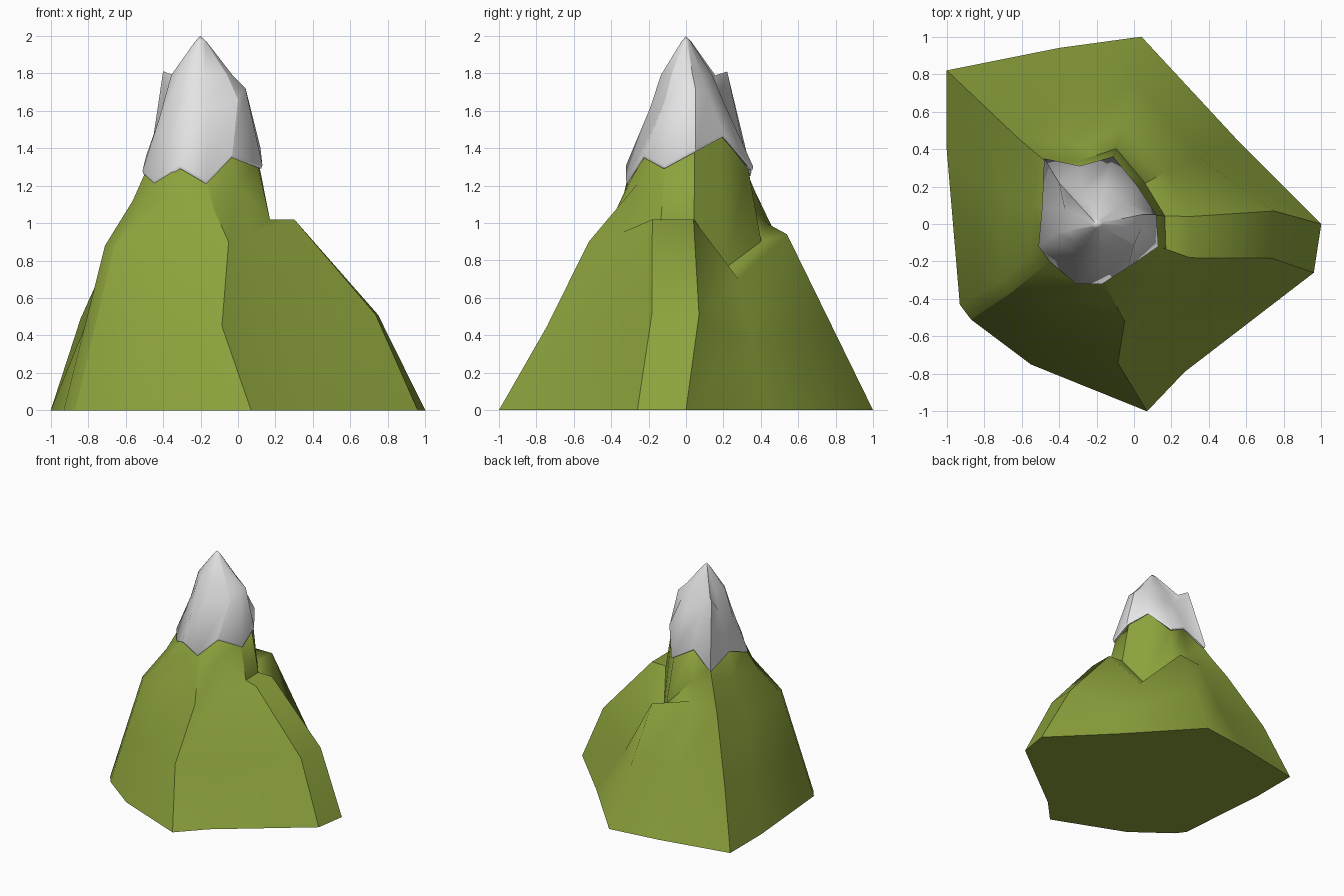
import bpy
import bmesh
import math
from mathutils import Vector

default_cube = bpy.data.objects.get("Cube")
if default_cube:
    bpy.data.objects.remove(default_cube, do_unlink=True)


def make_material(name, colour):
    material = bpy.data.materials.new(name)
    material.use_nodes = True
    material.diffuse_color = (*colour, 1)
    for node in material.node_tree.nodes:
        if node.type == 'BSDF_PRINCIPLED':
            node.inputs["Base Color"].default_value = (*colour, 1)
            node.inputs["Roughness"].default_value = 0.9
    return material


grass_green = make_material("grass green", (0.26, 0.36, 0.045))
snow_white = make_material("snow white", (0.78, 0.78, 0.78))

# Each spoke runs uphill: foot x, y / shoulder x, y, z / flank position
# between foot and shoulder, its sideways bend / steepness of the neck
SPOKES = [
    (1, 0, .3, .04, 1.02, .36, .055, 0),
    (.55, .45, .17, .28, .7, .55, 0, .08),
    (.04, 1, -.05, .54, .94, .5, 0, -.1),
    (-.4, .94, -.35, .43, 1, .55, 0, .3),
    (-1, .82, -.62, .46, .98, .42, 0, .62),
    (-1, .4, -.68, .14, .84, .55, 0, .54),
    (-.93, -.43, -.71, -.3, .88, .5, 0, .57),
    (-.87, -.51, -.66, -.37, .88, .5, 0, .57),
    (-.55, -.75, -.41, -.41, .98, .5, 0, .5),
    (.07, -1, -.05, -.52, .9, .55, -.09, .5),
    (.27, -.79, .08, -.34, .95, .55, 0, .6),
    (.96, -.26, .3, -.18, 1.02, .36, .05, 0),
]

# Snow on each spoke: ragged rim x, y, z / crown x, y, z
SNOW = [
    (.12, .05, 1.4, .04, .05, 1.72),
    (.02, .2, 1.48, -.04, .12, 1.69),
    (-.11, .36, 1.3, -.16, .2, 1.65),
    (-.29, .31, 1.4, -.27, .18, 1.66),
    (-.48, .35, 1.27, -.4, .22, 1.81),
    (-.49, .1, 1.36, -.37, .08, 1.66),
    (-.51, -.12, 1.28, -.42, -.05, 1.56),
    (-.45, -.2, 1.23, -.35, -.13, 1.6),
    (-.31, -.32, 1.31, -.28, -.18, 1.62),
    (-.17, -.32, 1.23, -.17, -.19, 1.62),
    (-.03, -.23, 1.37, 0, -.11, 1.66),
    (.13, -.12, 1.31, .04, -.02, 1.72),
]

PEAK = Vector((-.2, 0, 2))


def pull_in(points, factor, height=None, lift=0):
    """Shrink a ring toward the peak axis, optionally at a new height."""
    ring = []
    for p in points:
        q = PEAK.lerp(p, factor)
        q.z = (p.z if height is None else height) + lift
        ring.append(q)
    return ring


def loft(name, rings, top, material, crests, bottom=True):
    """Skin the rings, fan up to the top point, keep the crests sharp."""
    bm = bmesh.new()
    loops = [[bm.verts.new(p) for p in ring] for ring in rings]
    for low, high in zip(loops, loops[1:]):
        for i in range(len(low)):
            j = (i + 1) % len(low)
            bm.faces.new((low[i], low[j], high[j], high[i]))
        for i in crests:
            bm.edges.get((low[i], high[i])).smooth = False
    tip = bm.verts.new(top)
    last = loops[-1]
    for i, v in enumerate(last):
        bm.faces.new((v, last[(i + 1) % len(last)], tip))
    if bottom:
        bm.faces.new(list(reversed(loops[0])))
    bmesh.ops.recalc_face_normals(bm, faces=bm.faces[:])
    mesh = bpy.data.meshes.new(name)
    bm.to_mesh(mesh)
    bm.free()
    mesh.materials.append(material)
    obj = bpy.data.objects.new(name, mesh)
    bpy.context.collection.objects.link(obj)
    bpy.ops.object.select_all(action='DESELECT')
    obj.select_set(True)
    bpy.context.view_layer.objects.active = obj
    bpy.ops.object.shade_smooth_by_angle(angle=math.radians(58),
                                         keep_sharp_edges=True)
    return obj


rim = [Vector(row[:3]) for row in SNOW]
crown = [Vector(row[3:]) for row in SNOW]

# Grassy slopes: foot, flank, shoulder, neck, then hidden under the snow
foot = [Vector((row[0], row[1], 0)) for row in SPOKES]
shoulder = [Vector(row[2:5]) for row in SPOKES]
collar = pull_in(rim, .91, lift=.02)
flank, neck = [], []
for row, f, s, c in zip(SPOKES, foot, shoulder, collar):
    along, bend, steepness = row[5:]
    sideways = Vector((-f.y, f.x, 0)).normalized()
    side = f.lerp(s, along) + sideways * bend
    side.z = s.z / 2
    flank.append(side)
    step = s.lerp(c, .65)
    step.z = s.z + (c.z - s.z) * steepness
    neck.append(step)
loft("grassy_slopes", [foot, flank, shoulder, neck, collar],
     PEAK - Vector((0, 0, .42)), grass_green, crests=(0, 4, 7, 9, 11))

# Snow cap: underside, thick ragged rim, crown, spire and rounded tip
underside = pull_in(rim, .85)
lip = pull_in(rim, .98, lift=-.02)
spire = pull_in(crown, .71, height=1.79)
tip_ring = pull_in(crown, .13, height=1.97)
loft("snow_cap", [underside, lip, rim, crown, spire, tip_ring], PEAK,
     snow_white, crests=(0, 4, 10), bottom=False)
